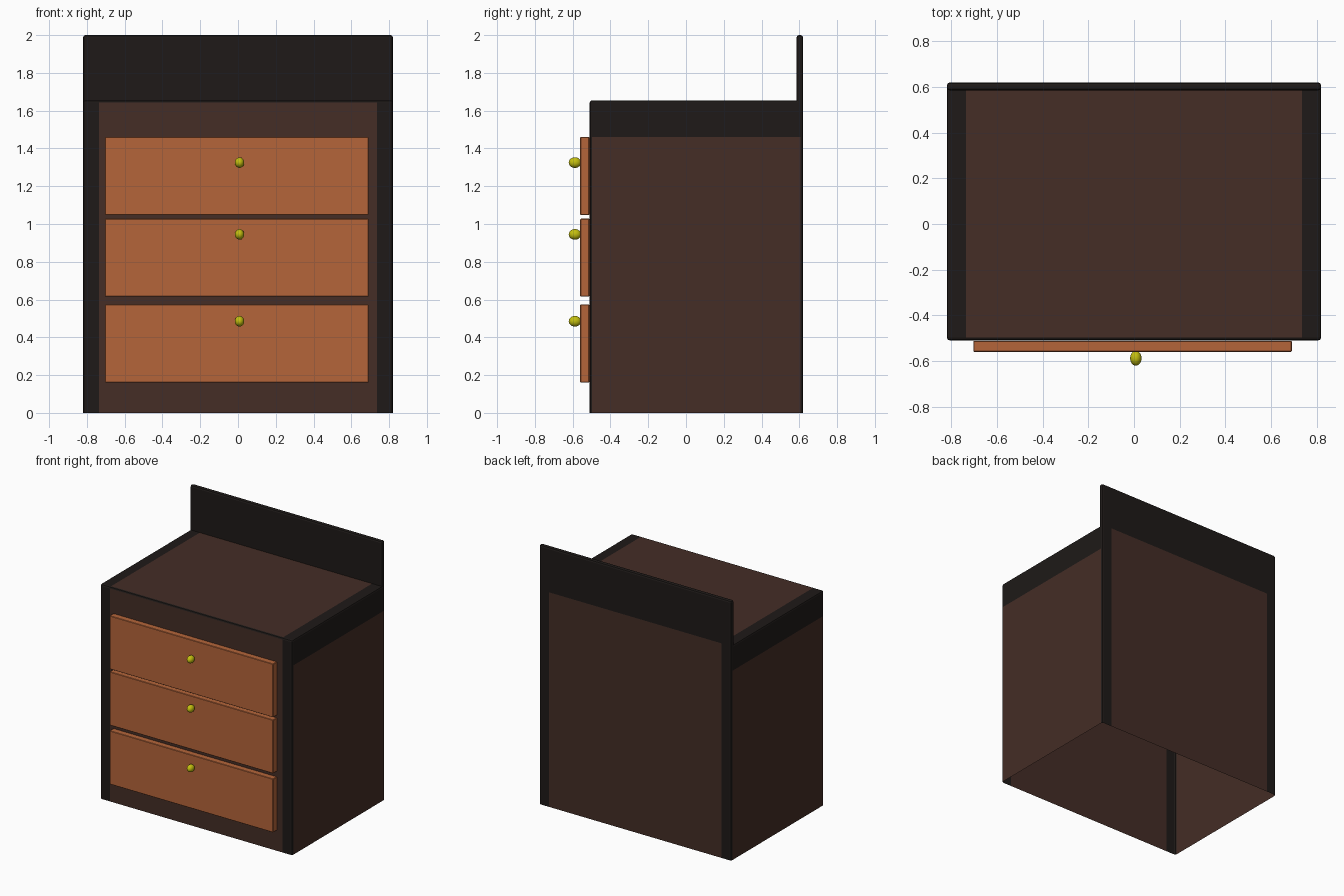
import bpy, bmesh
from mathutils import Vector

if "Cube" in bpy.data.objects:
    bpy.data.objects.remove(bpy.data.objects["Cube"])


def material(name, rgb):
    m = bpy.data.materials.new(name)
    m.diffuse_color = (*rgb, 1)
    m.use_nodes = True
    m.node_tree.nodes["Principled BSDF"].inputs["Base Color"].default_value = m.diffuse_color
    return m


BLACK = material("dark_trim", (0.013, 0.010, 0.009))
BROWN = material("brown_panel", (0.058, 0.026, 0.019))
ORANGE = material("drawer_wood", (0.46, 0.13, 0.042))
YELLOW = material("brass", (0.55, 0.52, 0.005))


def finish(bm, name, mats):
    me = bpy.data.meshes.new(name)
    bm.to_mesh(me)
    bm.free()
    for m in mats:
        me.materials.append(m)
    ob = bpy.data.objects.new(name, me)
    bpy.context.collection.objects.link(ob)
    return ob


W, FRONT, BACK, TOP, RAIL, LIP, INSET = 0.82, -0.51, 0.62, 1.655, 1.46, 0.585, 0.735

# Cabinet shell: side profile with raised back, pulled across the width
bm = bmesh.new()
profile = [(FRONT, 0), (FRONT, TOP), (LIP, TOP), (LIP, 2), (BACK, 2), (BACK, 0)]
side = bm.faces.new([bm.verts.new((-W, y, z)) for y, z in profile])
ext = bmesh.ops.extrude_face_region(bm, geom=[side], use_keep_orig=True)
bmesh.ops.translate(bm, vec=(2 * W, 0, 0),
                    verts=[g for g in ext["geom"] if isinstance(g, bmesh.types.BMVert)])
bmesh.ops.recalc_face_normals(bm, faces=bm.faces)

# Open underside
floor = [f for f in bm.faces if f.normal.z < -0.9]
bmesh.ops.delete(bm, geom=floor, context='FACES_ONLY')

# Cuts where the panels meet the trim
for co, no in [((0, 0, TOP), (0, 0, 1)), ((0, 0, RAIL), (0, 0, 1)),
               ((-INSET, 0, 0), (1, 0, 0)), ((INSET, 0, 0), (1, 0, 0))]:
    bmesh.ops.bisect_plane(bm, geom=bm.verts[:] + bm.edges[:] + bm.faces[:],
                           dist=1e-5, plane_co=co, plane_no=no)

# Softened outer edges
bm.normal_update()
outer = [e for e in bm.edges if len(e.link_faces) == 2
         and e.calc_face_angle_signed(0) > 1]
bmesh.ops.bevel(bm, geom=outer, offset=0.013, segments=2, profile=0.5, affect='EDGES')

# Brown panels inside the black trim
bm.normal_update()
for f in bm.faces:
    n, c = f.normal, f.calc_center_median()
    inner = abs(c.x) < INSET and c.z < TOP + 0.001
    if abs(n.x) > 0.99:
        f.material_index = int(c.z < RAIL)
    elif abs(n.y) > 0.99 or n.z > 0.99:
        f.material_index = int(inner)
finish(bm, "cabinet_body", [BLACK, BROWN])


def drawer(name, z0, z1):
    bm = bmesh.new()
    bmesh.ops.create_cube(bm, size=1)
    bmesh.ops.scale(bm, vec=(1.395, 0.048, z1 - z0), verts=bm.verts)
    bmesh.ops.translate(bm, vec=(-0.006, -0.536, (z0 + z1) / 2), verts=bm.verts)
    bmesh.ops.bevel(bm, geom=bm.edges[:], offset=0.003, segments=1, affect='EDGES')
    finish(bm, name, [ORANGE])


def knob(name, z):
    bm = bmesh.new()
    bmesh.ops.create_uvsphere(bm, u_segments=24, v_segments=12, radius=1)
    bmesh.ops.scale(bm, vec=(0.025, 0.033, 0.028), verts=bm.verts)
    bmesh.ops.translate(bm, vec=(0.008, -0.588, z), verts=bm.verts)
    for f in bm.faces:
        f.smooth = True
    finish(bm, name, [YELLOW])


# Drawer fronts with their knobs
for label, z0, z1, kz in [("bottom", 0.16, 0.573, 0.485),
                          ("middle", 0.615, 1.028, 0.945),
                          ("top", 1.048, 1.46, 1.325)]:
    drawer(label + "_drawer", z0, z1)
    knob(label + "_knob", kz)
